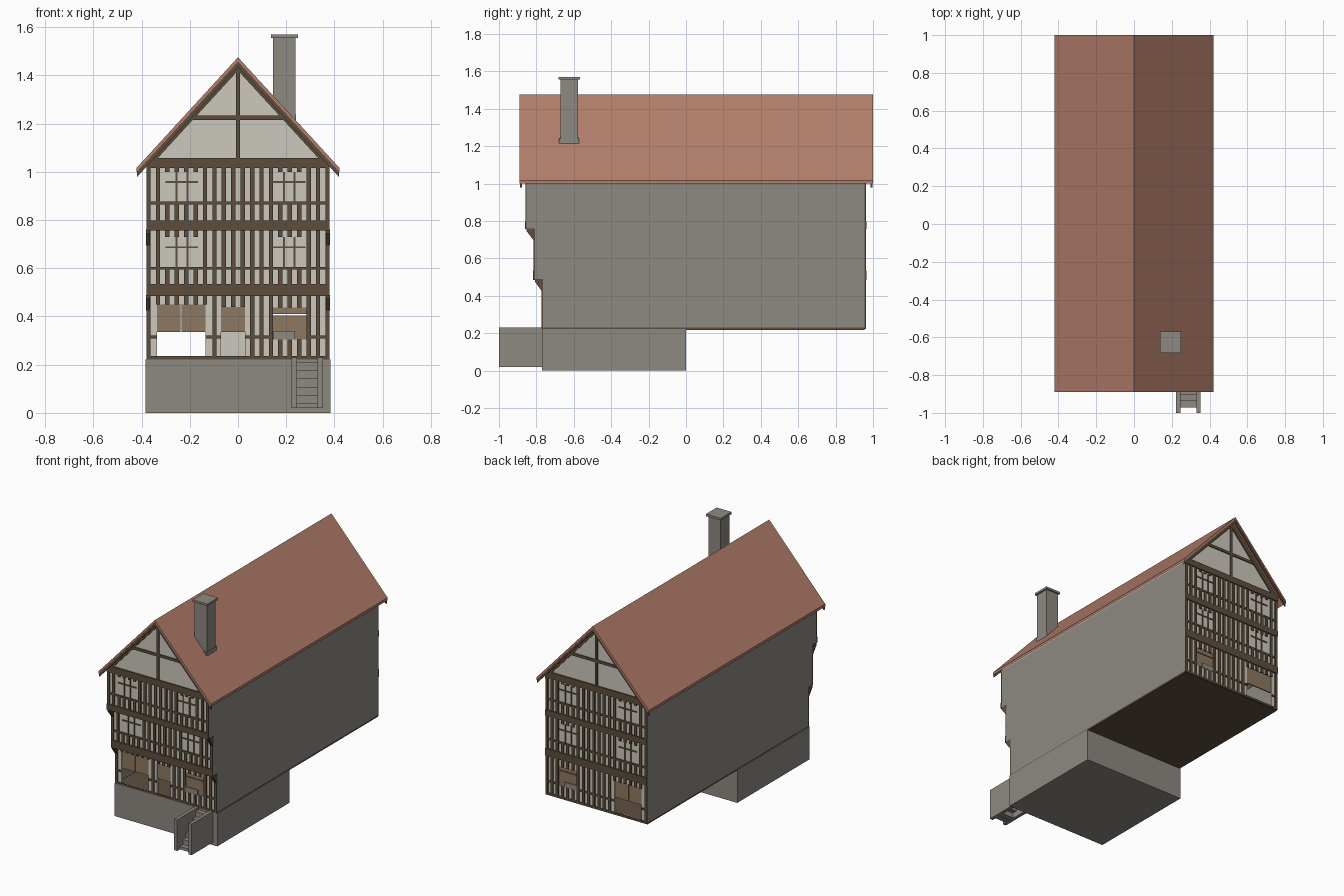
import bpy
import bmesh

cube = bpy.data.objects.get("Cube")
if cube:
    bpy.data.objects.remove(cube, do_unlink=True)


def material(name, rgb):
    m = bpy.data.materials.new(name)
    m.use_nodes = True
    color = (*rgb, 1)
    m.diffuse_color = color
    m.node_tree.nodes["Principled BSDF"].inputs["Base Color"].default_value = color
    return m


STONE = material("grey stone", (.27, .25, .22))
PLASTER = material("cream plaster", (.6, .58, .51))
TIMBER = material("dark timber", (.11, .075, .048))
BOARD = material("light brown boards", (.27, .19, .12))
TILE = material("terracotta tile", (.45, .21, .145))


def finish(name, bm, mat):
    bmesh.ops.recalc_face_normals(bm, faces=bm.faces)
    mesh = bpy.data.meshes.new(name)
    bm.to_mesh(mesh)
    bm.free()
    mesh.materials.append(mat)
    ob = bpy.data.objects.new(name, mesh)
    bpy.context.collection.objects.link(ob)
    return ob


def boxes(name, items, mat):
    """One object from boxes given as x, y and z ranges."""
    bm = bmesh.new()
    for xs, ys, zs in items:
        cube = bmesh.ops.create_cube(bm, size=1)
        for v in cube["verts"]:
            for i, r in enumerate((xs, ys, zs)):
                v.co[i] = (r[0] + r[1]) / 2 + v.co[i] * abs(r[1] - r[0])
    return finish(name, bm, mat)


def prism(name, outline, axis, spans, mat):
    """Extrude an outline along x (points are y, z) or y (points are x, z)."""
    bm = bmesh.new()
    for a, b in spans:
        rings = [[bm.verts.new((t, p, z) if axis == "x" else (p, t, z))
                  for p, z in outline] for t in (a, b)]
        bm.faces.new(rings[0])
        bm.faces.new(rings[1])
        for i in range(len(outline)):
            j = (i + 1) % len(outline)
            bm.faces.new((rings[0][i], rings[0][j], rings[1][j], rings[1][i]))
    return finish(name, bm, mat)


HALF = .38
BACK = .955
GROUND, FIRST, SECOND = -.765, -.808, -.852
RIDGE, SLOPE = 1.475, 1.09


def roof_z(x, drop):
    return RIDGE - drop - SLOPE * abs(x)


def chevron(top, bottom, reach):
    """Inverted V that follows the roof pitch."""
    xs = (-reach, 0, reach)
    return ([(x, roof_z(x, top)) for x in xs]
            + [(x, roof_z(x, bottom)) for x in reversed(xs)])


# Cellar and ground floor slab
boxes("cellar", [((-.384, .384), (-.77, 0), (0, .222))], STONE)
boxes("floor_slab", [((-HALF, HALF), (GROUND, BACK), (.218, .23))], TIMBER)

# Side walls with stepped jetties
profile = [(BACK, .222), (GROUND, .222), (GROUND, .49), (FIRST, .49), (FIRST, .76),
           (SECOND, .76), (SECOND, 1.03), (BACK, 1.03)]
prism("side_walls", profile, "x", [(-HALF, -.366), (.366, HALF)], STONE)

# Upper storeys and attic
boxes("upper_walls", [((-.37, .37), (FIRST, BACK), (.49, .77)),
                      ((-.37, .37), (SECOND, BACK), (.76, 1.03))], PLASTER)
attic = [(-.375, 1.01), (.375, 1.01), (.375, roof_z(.375, .012)),
         (0, RIDGE - .012), (-.375, roof_z(.375, .012))]
prism("attic_gables", attic, "y", [(SECOND, BACK)], PLASTER)

# Openings as x0, x1, z0, z1
SHOP = (-.335, -.135, .23, .45)
DOOR = (-.07, .03, .23, .44)
STALL = (.137, .285, .305, .437)


def casements(z):
    return [(-.30, -.165, z, z + .125), (.145, .28, z, z + .125)]


def minus(lo, hi, cuts):
    """Parts of the range lo..hi left after removing the cuts."""
    parts = []
    for a, b in sorted(cuts):
        if a > lo:
            parts.append((lo, min(a, hi)))
        lo = max(lo, b)
    if lo < hi:
        parts.append((lo, hi))
    return parts


def pierced_wall(name, ys, zs, holes):
    items = [(x, ys, zs) for x in minus(-.37, .37, [h[:2] for h in holes])]
    for x0, x1, z0, z1 in holes:
        items += [((x0, x1), ys, z) for z in minus(*zs, [(z0, z1)])]
    boxes(name, items, PLASTER)


def storey_frame(name, ys, zs, rail, holes):
    """Close studs, corner posts and a rail, cut around the openings."""
    items = []
    for i in range(20):
        x = -.371 + i * .742 / 19
        cuts = [h[2:] for h in holes if h[0] < x < h[1]]
        items += [((x - .009, x + .009), ys, z) for z in minus(*zs, cuts)]
    cuts = [h[:2] for h in holes if h[2] < rail < h[3]]
    items += [(x, ys, (rail - .006, rail + .006)) for x in minus(-HALF, HALF, cuts)]
    boxes(name, items, TIMBER)


def window_bars(name, ys, holes):
    items = []
    for x0, x1, z0, z1 in holes:
        w = x1 - x0
        for t in (1 / 3, 2 / 3):
            items.append(((x0 + w * t - .004, x0 + w * t + .004), ys, (z0, z1)))
        items.append(((x0, x1), ys, (z0 + .078, z0 + .086)))
    boxes(name, items, TIMBER)


# Timber framed facades, front and back
for side, out, levels in (("front", -1, (GROUND, FIRST, SECOND)), ("back", 1, (BACK,) * 3)):
    g, f, s = levels

    def skin(y, depth=.007):
        return (y - out * .002, y + out * depth)

    ground_holes = [SHOP, DOOR, STALL] if side == "front" else [SHOP, STALL]
    pierced_wall(side + "_ground_wall", (g, g - out * .015), (.225, .495), ground_holes)
    storey_frame(side + "_ground_frame", skin(g), (.23, .49), .315, ground_holes)
    for label, y, zs, rail in (("first", f, (.53, .76), .6), ("second", s, (.79, 1.02), .87)):
        holes = casements(rail + .005)
        storey_frame(f"{side}_{label}_frame", skin(y), zs, rail, holes)
        window_bars(f"{side}_{label}_window_bars", skin(y, .005), holes)

    # Horizontal beams, king post, collar and gable rafters
    boxes(side + "_beams", [
        ((-HALF, HALF), skin(g), (.222, .236)),
        ((-HALF, HALF), skin(f, .01), (.485, .535)),
        ((-HALF, HALF), skin(s, .01), (.756, .797)),
        ((-HALF, HALF), skin(s, .01), (1.015, 1.058)),
        ((-.008, .008), skin(s), (1.05, 1.44)),
        ((-.2, .2), skin(s), (1.215, 1.233))], TIMBER)
    prism(side + "_gable_rafters", chevron(.012, .055, .38), "y", [skin(s, .008)], TIMBER)
    end = -.888 if out < 0 else .998
    prism(side + "_barge_boards", chevron(.016, .04, .418), "y",
          [(end, end - out * .012)], TIMBER)

    # Hanging shutters and the stall front
    inner = (g - out * .004, g - out * .012)
    panels = [((SHOP[0], -.238), inner, (.335, .45)), ((-.235, SHOP[1]), inner, (.335, .45)),
              ((STALL[0], STALL[1]), inner, (.305, .405)),
              ((STALL[0], STALL[1]), inner, (.41, .437))]
    if side == "front":
        panels.append(((DOOR[0], DOOR[1]), inner, (.335, .44)))
    boxes(side + "_shutters", panels, BOARD)
    boxes(side + "_stall_ledge", [((.147, .237), (g - out * .01, g + out * .004),
                                   (.305, .34))], STONE)

# Brackets below the jetties
for name, wall, jetty, z in (("first_brackets", GROUND, FIRST, .49),
                             ("second_brackets", FIRST, SECOND, .76)):
    prism(name, [(wall, z), (jetty, z), (jetty, z - .015), (wall - .006, z - .065),
                 (wall, z - .065)],
          "x", [(-.382, -.364), (.364, .382)], TIMBER)

# Roof
prism("roof", chevron(0, .018, .42), "y", [(-.89, 1)], TILE)

# Chimney
boxes("chimney", [((.145, .238), (-.672, -.578), (1.205, 1.56)),
                  ((.137, .248), (-.682, -.568), (1.555, 1.57)),
                  ((.143, .24), (-.678, -.572), (1.21, 1.24))], STONE)

# Outside stair with side walls
stair = [(x, (-1, -.768), (.02, .23)) for x in ((.222, .245), (.33, .353))]
for i in range(6):
    y, z = -.8 - i * .034, .21 - i * .034
    stair.append(((.24, .335), (y - .002, y + .034), (max(z - .05, .02), z)))
boxes("cellar_stair", stair, STONE)
